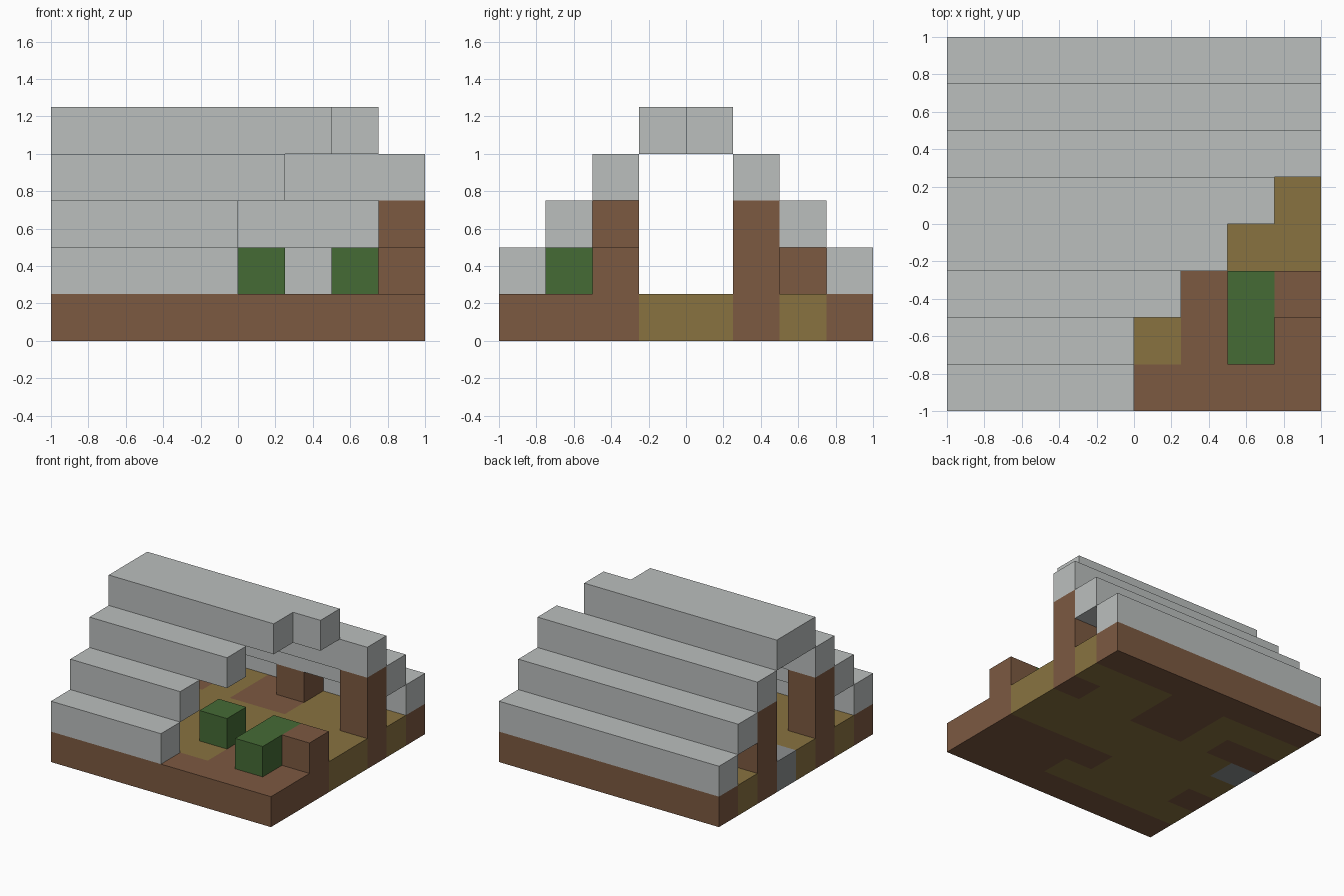
import bpy
import bmesh
from mathutils import Vector

CELL = 0.25

if "Cube" in bpy.data.objects:
    bpy.data.objects.remove(bpy.data.objects["Cube"], do_unlink=True)


def material(name, rgb):
    m = bpy.data.materials.new(name)
    m.use_nodes = True
    m.diffuse_color = (*rgb, 1)
    m.node_tree.nodes["Principled BSDF"].inputs["Base Color"].default_value = (*rgb, 1)
    return m


timber = material("timber_brown", (0.202, 0.100, 0.053))
straw = material("straw_tan", (0.250, 0.171, 0.051))
stone = material("stone_grey", (0.262, 0.275, 0.282))
roofing = material("roof_light_grey", (0.497, 0.521, 0.515))
leaf = material("leaf_green", (0.060, 0.147, 0.036))


def finish(name, bm, mats):
    bmesh.ops.recalc_face_normals(bm, faces=bm.faces)
    mesh = bpy.data.meshes.new(name)
    bm.to_mesh(mesh)
    bm.free()
    for m in mats:
        mesh.materials.append(m)
    obj = bpy.data.objects.new(name, mesh)
    bpy.context.collection.objects.link(obj)
    return obj


def block(name, start, size, mat):
    """Box placed by its low corner and size, both in grid cells."""
    bm = bmesh.new()
    bmesh.ops.create_cube(bm, size=1)
    low, span = Vector(start), Vector(size)
    for v in bm.verts:
        p = low + (v.co + Vector((0.5, 0.5, 0.5))) * span
        v.co = (p - Vector((4, 4, 0))) * CELL
    return finish(name, bm, [mat])


# Floor slab: rows run front to back, B timber, T straw, S stone
FLOOR = ["BBBBBBBB",
         "TTTTTBBB",
         "BTTTBBBB",
         "TTTTTTTT",
         "STTTTTTT",
         "BBTBBTTB",
         "TTTBBTTT",
         "BBBBBBBB"]

bm = bmesh.new()
bmesh.ops.create_grid(bm, x_segments=8, y_segments=8, size=1)
top = bmesh.ops.extrude_face_region(bm, geom=bm.faces[:])
bmesh.ops.translate(bm, vec=(0, 0, CELL),
                    verts=[g for g in top["geom"] if isinstance(g, bmesh.types.BMVert)])
for f in bm.faces:
    c = f.calc_center_median()
    col, row = (min(7, max(0, int((v + 1) / CELL))) for v in (c.x, c.y))
    f.material_index = "BTS".index(FLOOR[row][col])
finish("floor_slab", bm, [timber, straw, stone])

# Stepped roof: one bar per row, (height, length); the front bars are broken short
ROOF = [(1, 4), (2, 4), (3, 5), (4, 6), (4, 7), (3, 8), (2, 8), (1, 8)]
for row, (height, length) in enumerate(ROOF):
    block(f"roof_bar_{row + 1}", (0, row, height), (length, 1, 1), roofing)

# Gable posts
for name, col, row in [("right_front_post", 0, 2), ("right_back_post", 0, 5),
                       ("left_back_post", 7, 5)]:
    block(name, (col, row, 1), (1, 1, 2), timber)

# Broken post stump and inside crate
block("left_front_stump", (7, 2, 1), (1, 1, 1), timber)
block("inner_crate", (4, 6, 1), (1, 1, 1), timber)

# Overgrown bushes
block("small_bush", (4, 2, 1), (1, 1, 1), leaf)
block("long_bush", (6, 1, 1), (1, 2, 1), leaf)
